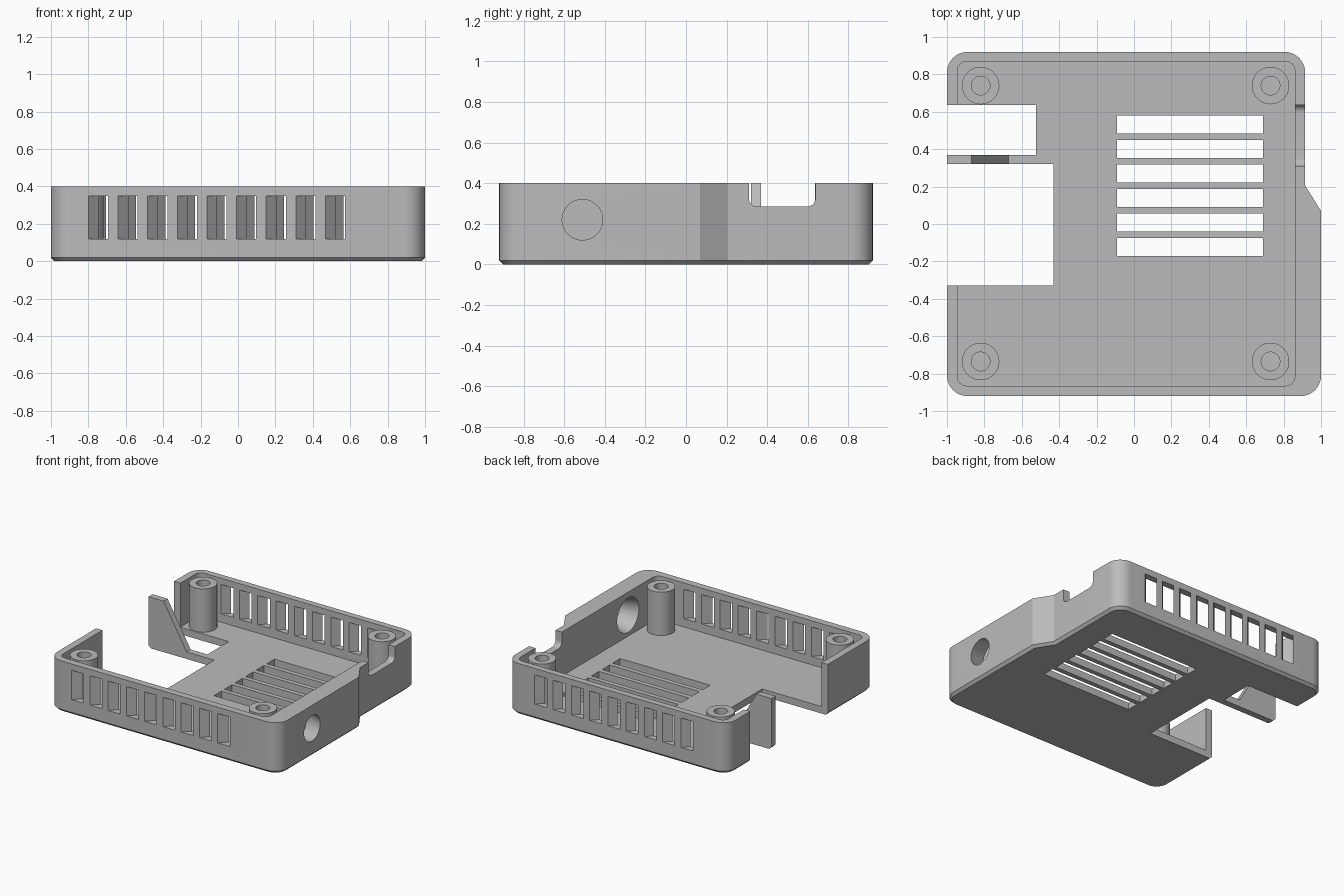
import bpy, bmesh, math
from mathutils import Vector

if "Cube" in bpy.data.objects:
    bpy.data.objects.remove(bpy.data.objects["Cube"])

HEIGHT, FLOOR = 0.4, 0.055

grey = bpy.data.materials.new("plain grey plastic")
grey.use_nodes = True
colour = (0.5, 0.5, 0.5, 1)
grey.diffuse_color = colour
grey.node_tree.nodes["Principled BSDF"].inputs["Base Color"].default_value = colour


def loft(name, rings):
    """Solid bridged through equal-sized rings of points, capped at both ends."""
    bm = bmesh.new()
    loops = [[bm.verts.new(p) for p in ring] for ring in rings]
    n = len(loops[0])
    for a, b in zip(loops, loops[1:]):
        for i in range(n):
            j = (i + 1) % n
            bm.faces.new((a[i], a[j], b[j], b[i]))
    bm.faces.new(loops[0][::-1])
    bm.faces.new(loops[-1])
    bmesh.ops.recalc_face_normals(bm, faces=bm.faces)
    mesh = bpy.data.meshes.new(name)
    bm.to_mesh(mesh)
    bm.free()
    mesh.materials.append(grey)
    obj = bpy.data.objects.new(name, mesh)
    bpy.context.collection.objects.link(obj)
    return obj


def rounded(corners, steps=10):
    """2D outline; each corner is (x, y, radius), radius 0 stays sharp."""
    out = []
    for i, (x, y, r) in enumerate(corners):
        p = Vector((x, y))
        if not r:
            out.append(p)
            continue
        u = (Vector(corners[i - 1][:2]) - p).normalized()
        v = (Vector(corners[(i + 1) % len(corners)][:2]) - p).normalized()
        centre = p + r * (u + v)
        for k in range(steps + 1):
            t = math.pi / 2 * k / steps
            out.append(centre - r * (v * math.cos(t) + u * math.sin(t)))
    return out


def rect(x0, x1, y0, y1, r=0):
    return rounded([(x0, y0, r), (x1, y0, r), (x1, y1, r), (x0, y1, r)])


def at_z(outline, z):
    return [(x, y, z) for x, y in outline]


def at_x(outline, x):
    return [(x, y, z) for y, z in outline]


def at_y(outline, y):
    return [(x, y, z) for x, z in outline]


def circle(cx, cy, r, n=48):
    return [(cx + r * math.cos(math.tau * i / n), cy + r * math.sin(math.tau * i / n))
            for i in range(n)]


def cut(target, cutter):
    """Subtract the cutter and remove it."""
    mod = target.modifiers.new("cut", 'BOOLEAN')
    mod.operation, mod.solver, mod.object = 'DIFFERENCE', 'EXACT', cutter
    bpy.context.view_layer.objects.active = target
    bpy.ops.object.modifier_apply(modifier=mod.name)
    bpy.data.objects.remove(cutter)


def shell_outline(inset):
    """Rounded tray with a wider front half on its left side."""
    a, r = inset, 0.11 - inset
    return rounded([(-1 + a, -0.92 + a, r), (1 - a, -0.92 + a, r),
                    (1 - a, 0.07, 0), (0.915 - a, 0.205, 0),
                    (0.915 - a, 0.92 - a, r), (-1 + a, 0.92 - a, r)])


# Tray body with a chamfered bottom edge, then its cavity
tray = loft("tray", [at_z(shell_outline(0.02), 0), at_z(shell_outline(0), 0.02),
                     at_z(shell_outline(0), HEIGHT)])
cavity = rect(-0.945, 0.86, -0.865, 0.87, 0.05)
cut(tray, loft("cavity_cutter", [at_z(cavity, FLOOR), at_z(cavity, 0.6)]))

# Openings on the right side, through wall and floor
for x1, y0, y1 in ((-0.43, -0.33, 0.32), (-0.525, 0.37, 0.635)):
    opening = rect(-1.2, x1, y0, y1)
    cut(tray, loft("opening_cutter", [at_z(opening, -0.1), at_z(opening, 0.6)]))

# Floor vents
for i in range(6):
    y = -0.17 + 0.131 * i
    vent = rect(-0.09, 0.69, y, y + 0.094)
    cut(tray, loft("floor_vent_cutter", [at_z(vent, -0.1), at_z(vent, 0.1)]))

# Slanted louvre slots in the front and back walls
for wall_y, first_x, y0, y1 in ((-0.92, -0.8, -0.95, -0.845), (0.92, -0.705, 0.85, 0.95)):
    for i in range(9):
        x = first_x + 0.1585 * i
        rings = [at_y(rect(x + y - wall_y, x + y - wall_y + 0.105, 0.12, 0.35), y)
                 for y in (y0, y1)]
        cut(tray, loft("wall_slot_cutter", rings))

# Tapered round hole and rounded notch in the left wall
cut(tray, loft("round_hole_cutter", [at_x(circle(-0.51, 0.22, 0.1375), 0.85),
                                     at_x(circle(-0.51, 0.22, 0.1), 1.0),
                                     at_x(circle(-0.51, 0.22, 0.1), 1.1)]))
notch = rect(0.31, 0.637, 0.285, 0.6, 0.04)
cut(tray, loft("notch_cutter", [at_x(notch, 0.8), at_x(notch, 1.1)]))

# Fin standing on the strip between the openings
fin_profile = [(-1, FLOOR), (-0.67, FLOOR), (-0.87, HEIGHT), (-1, HEIGHT)]
fin = loft("fin", [at_y(fin_profile, 0.32), at_y(fin_profile, 0.37)])

# Screw posts with blind holes
parts = [tray, fin]
for side, x in (("right", -0.82), ("left", 0.73)):
    for end, y in (("front", -0.735), ("back", 0.74)):
        layers = ((0.1, FLOOR - 0.01), (0.1, 0.395), (0.05, 0.395), (0.05, 0.1))
        parts.append(loft(f"{end}_{side}_post",
                          [at_z(circle(x, y, r), z) for r, z in layers]))

# Smooth the rounded surfaces, keep edges sharp
bpy.ops.object.select_all(action='DESELECT')
for part in parts:
    part.select_set(True)
bpy.context.view_layer.objects.active = tray
bpy.ops.object.shade_smooth_by_angle(angle=math.radians(30))
